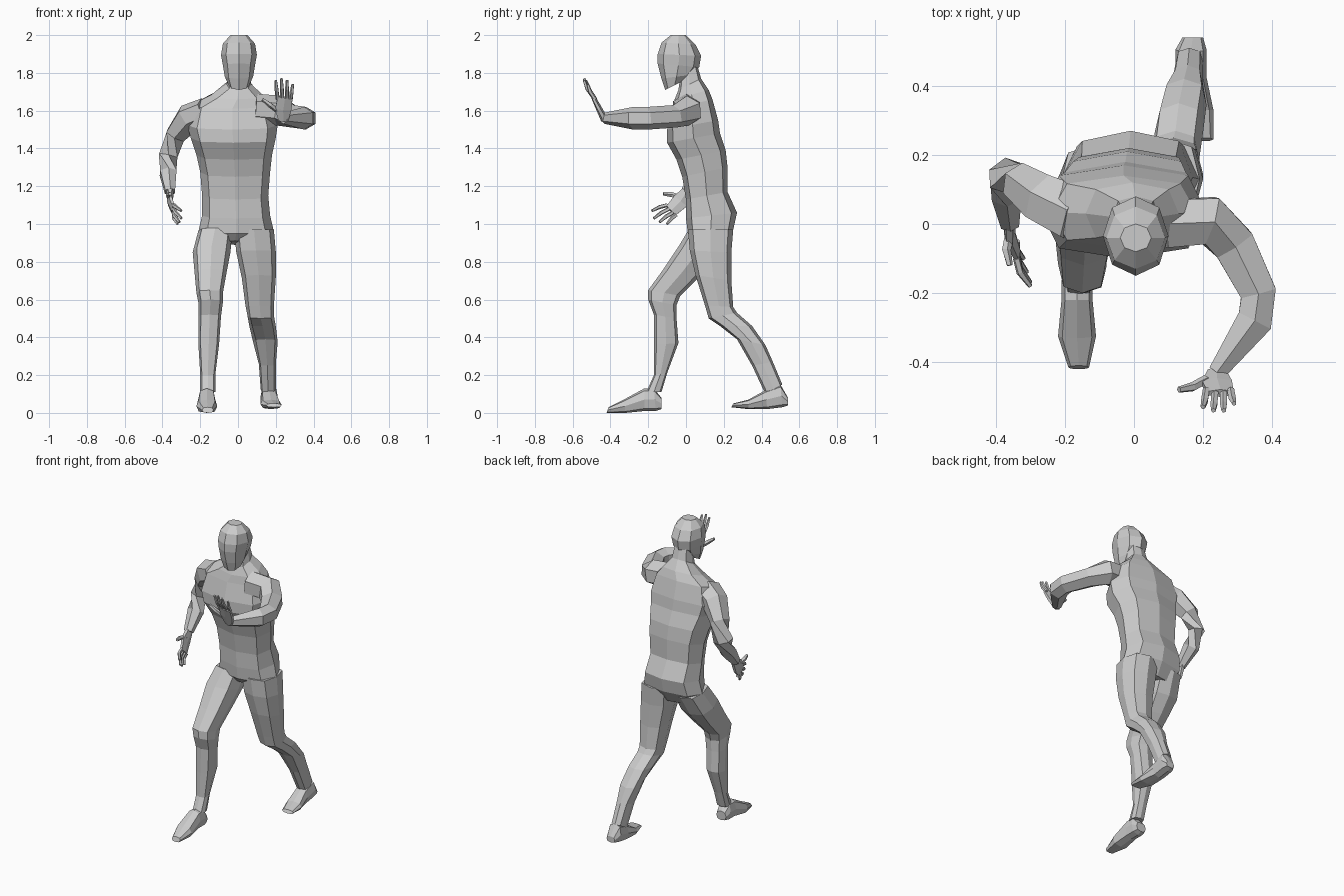
import bpy
import bmesh
import math
from mathutils import Vector

default_cube = bpy.data.objects.get("Cube")
if default_cube:
    bpy.data.objects.remove(default_cube, do_unlink=True)

UNIT = 0.01  # tables below are in hundredths

# One plain grey for the whole figure
grey = bpy.data.materials.new("plain_grey")
grey.use_nodes = True
grey_value = (0.6, 0.6, 0.6, 1)
grey.diffuse_color = grey_value
grey.node_tree.nodes["Principled BSDF"].inputs["Base Color"].default_value = grey_value


def skin(name, rings):
    """Join a list of equal-sized point rings into a closed, flat-shaded object."""
    bm = bmesh.new()
    loops = [[bm.verts.new(point * UNIT) for point in ring] for ring in rings]
    count = len(loops[0])
    for lower, upper in zip(loops, loops[1:]):
        for i in range(count):
            j = (i + 1) % count
            bm.faces.new((lower[i], lower[j], upper[j], upper[i]))
    bm.faces.new(loops[0])
    bm.faces.new(loops[-1])
    bmesh.ops.recalc_face_normals(bm, faces=bm.faces)
    mesh = bpy.data.meshes.new(name)
    bm.to_mesh(mesh)
    bm.free()
    mesh.materials.append(grey)
    obj = bpy.data.objects.new(name, mesh)
    bpy.context.collection.objects.link(obj)
    return obj


def body_loft(name, sections, corner=0.78):
    """Eight-sided loft; section = front y, front z, back y, back z, min x, max x."""
    outline = [(0, 1), (corner, corner), (1, 0), (corner, -corner),
               (0, -1), (-corner, -corner), (-1, 0), (-corner, corner)]
    rings = []
    for front_y, front_z, back_y, back_z, x_min, x_max in sections:
        front = Vector(((x_min + x_max) / 2, front_y, front_z))
        back = Vector((front.x, back_y, back_z))
        middle = (front + back) / 2
        half_width = Vector(((x_max - x_min) / 2, 0, 0))
        rings.append([middle + half_width * u + (front - middle) * v
                      for u, v in outline])
    return skin(name, rings)


def limb(name, stations, reference, sides=6):
    """Tube along stations of x, y, z, half width, half thickness."""
    centres = [Vector(station[:3]) for station in stations]
    rings = []
    for i, (centre, station) in enumerate(zip(centres, stations)):
        ahead = centres[min(i + 1, len(centres) - 1)]
        behind = centres[max(i - 1, 0)]
        tangent = (ahead - behind).normalized()
        across = tangent.cross(Vector(reference)).normalized()
        normal = across.cross(tangent)
        ring = []
        for k in range(sides):
            angle = math.tau * (k + 0.5) / sides
            ring.append(centre + across * math.cos(angle) * station[3]
                        + normal * math.sin(angle) * station[4])
        rings.append(ring)
    return skin(name, rings)


def finger(name, base, tip, bend, radius=1.1):
    """Tapered finger, bowed by the bend vector halfway along."""
    base, tip = Vector(base), Vector(tip)
    middle = (base + tip) / 2 + Vector(bend)
    stations = [(*base, radius, radius), (*middle, radius, radius),
                (*tip, radius * 0.65, radius * 0.65)]
    return limb(name, stations, (0.6, 0.7, 0.1), sides=5)


# Torso with neck, chest and pelvis
body_loft("torso", [
    (-3, 178, 6, 184, -5, 6),
    (-4, 171, 8, 177, -6, 7),
    (-6, 166, 12, 171, -14, 13),
    (-7, 161, 14, 166, -24, 18),
    (-10, 150, 17, 155, -27, 21),
    (-10, 143, 18, 148, -25, 20),
    (-5, 134, 21, 139, -22, 18),
    (-2, 125, 22, 130, -20, 17),
    (0, 113, 22, 117, -19, 16),
    (0, 103, 27, 106, -19, 17),
    (1, 95, 25, 97, -21, 19),
    (5, 91, 20, 89, -14, 11),
])

# Faceted head, leaning slightly forward
body_loft("head", [
    (-11, 171, -1, 176, -5, 6),
    (-13, 177, 3, 179, -7, 8),
    (-15, 185, 7, 183, -8, 9),
    (-15, 190, 8, 189, -9, 10),
    (-13, 196, 5, 195, -8, 9),
    (-8, 200, 0, 200, -4, 5),
], corner=0.72)

# Right leg, stepping forward
body_loft("right_leg", [
    (2, 98, 23, 95, -21, -3),
    (-4, 88, 16, 82, -24, -4),
    (-12, 76, 8, 73, -23, -6),
    (-20, 65, -3, 62, -22, -8),
    (-20, 60, -5, 57, -21, -8),
    (-17, 52, -5, 50, -21, -9),
    (-17, 36, -4, 37, -21, -10),
    (-17, 20, -10, 21, -20, -12),
    (-21, 11, -13, 11, -20, -12),
])
body_loft("right_foot", [
    (-13, 2, -13, 8, -20, -13),
    (-16, 1, -17, 13, -21, -12),
    (-22, 1, -22, 13, -21, -12),
    (-32, 0, -33, 7, -22, -11),
    (-42, 0, -41, 3, -19, -13),
])

# Left leg, trailing behind
body_loft("left_leg", [
    (1, 97, 25, 97, -2, 19),
    (2, 86, 24, 85, -1, 20),
    (5, 73, 24, 70, 2, 20),
    (10, 57, 25, 56, 4, 19),
    (12, 50, 27, 53, 5, 19),
    (18, 46, 35, 46, 6, 20),
    (27, 39, 42, 36, 8, 21),
    (35, 25, 46, 27, 11, 20),
    (42, 10, 51, 15, 12, 20),
])
body_loft("left_foot", [
    (54, 4, 54, 8, 14, 20),
    (51, 3, 50, 15, 12, 21),
    (43, 2, 42, 12, 12, 21),
    (33, 2, 33, 7, 12, 23),
    (24, 3, 25, 5, 15, 23),
])

# Arms: right hangs with a bent elbow, left reaches forward
UP, SIDE, FORWARD = (0, 0, 1), (1, 0, 0), (0, 1, 0)
limb("right_arm", [
    (-17, 3, 160, 9, 7),
    (-26, 7, 156, 8, 8),
    (-33, 12, 147, 6, 6),
    (-37, 14, 136, 5, 6),
    (-37, 9, 127, 5, 5),
    (-36, 0, 117, 3, 3),
], UP)
limb("left_arm", [
    (9, 0, 161, 8, 8),
    (22, 1, 160, 8, 8),
    (29, -6, 157, 7, 6),
    (36, -20, 156, 6, 6),
    (35, -28, 156, 6, 6),
    (24, -43, 156, 3, 3),
], UP)

# Palms
limb("right_palm", [
    (-36, 1, 118, 3, 2),
    (-36, -3, 112, 5, 1.6),
    (-34, -8, 107, 4, 1.2),
], SIDE)
limb("left_palm", [
    (24, -43, 155, 3, 2),
    (24, -46, 161, 5, 1.6),
    (25, -49, 167, 4.5, 1.2),
], FORWARD)

# Fingers: name, right base and tip, left base and tip
fingers = [
    ("index", (-34, -10, 110), (-30, -18, 107), (21, -48, 166), (20, -53, 176)),
    ("middle", (-34, -9, 108), (-30, -17, 103), (23.5, -49, 167), (23, -54, 177)),
    ("ring", (-34, -7, 106), (-31, -14, 101), (26, -49, 167), (26, -54, 176)),
    ("little", (-34, -5, 105), (-32, -10, 100), (28, -48, 166), (29, -52, 174)),
    ("thumb", (-36, -3, 114), (-36, -12, 116), (21, -45, 160), (13, -48, 166)),
]
for label, right_base, right_tip, left_base, left_tip in fingers:
    thick = 1.4 if label == "thumb" else 1.1
    finger("right_" + label + "_finger", right_base, right_tip, (-1, 0, 0.5), thick)
    finger("left_" + label + "_finger", left_base, left_tip, (0, -0.7, 0), thick)
